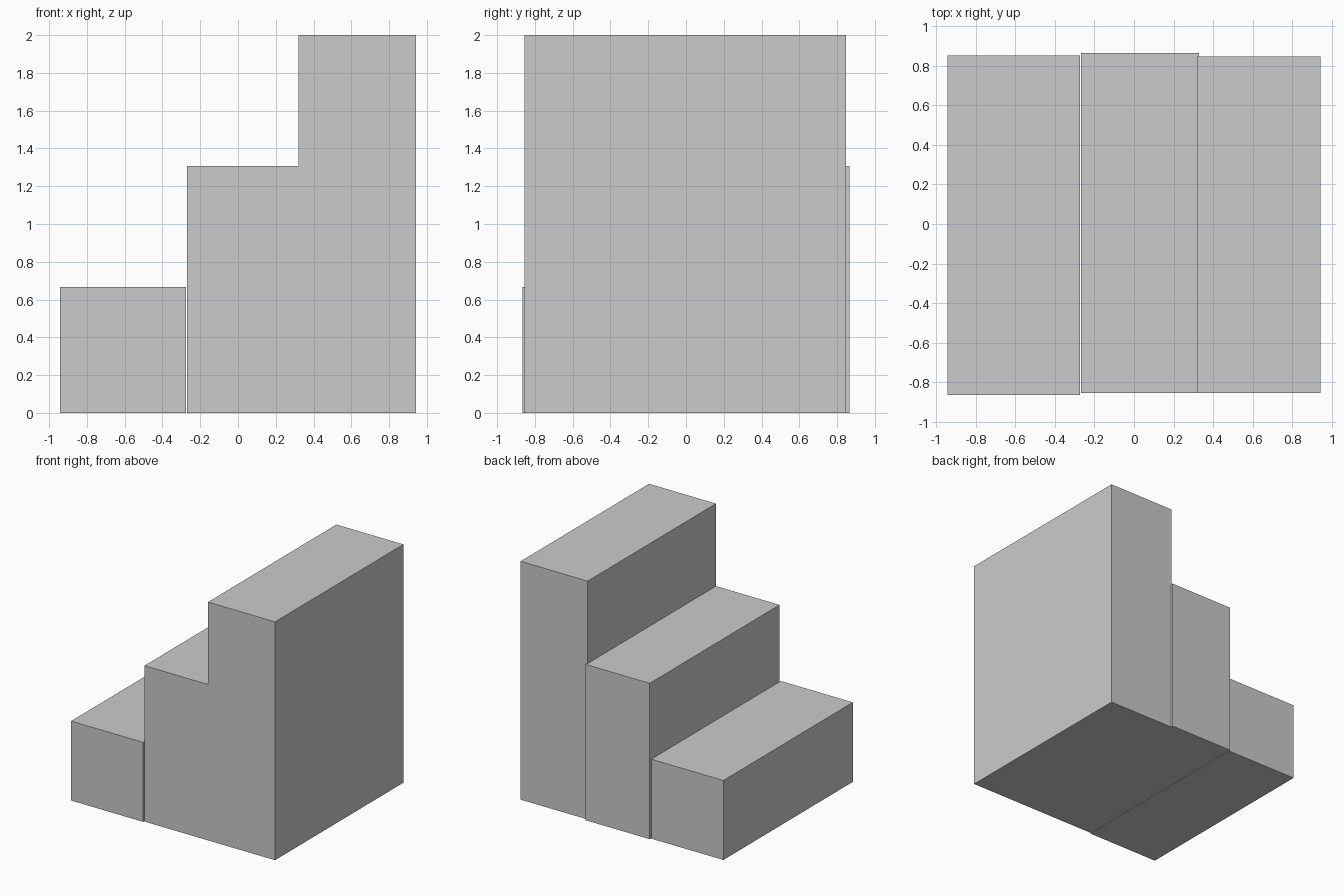
import bpy
import bmesh

if "Cube" in bpy.data.objects:
    bpy.data.objects.remove(bpy.data.objects["Cube"])


def extrude_up(bm, faces, z, keep):
    """Raise a group of faces to height z and return the new top faces."""
    res = bmesh.ops.extrude_face_region(bm, geom=faces, use_keep_orig=keep)
    for v in [g for g in res["geom"] if isinstance(g, bmesh.types.BMVert)]:
        v.co.z = z
    return [g for g in res["geom"] if isinstance(g, bmesh.types.BMFace)]


def finish(bm, name):
    bmesh.ops.recalc_face_normals(bm, faces=bm.faces[:])
    mesh = bpy.data.meshes.new(name)
    bm.to_mesh(mesh)
    bm.free()
    obj = bpy.data.objects.new(name, mesh)
    bpy.context.collection.objects.link(obj)
    return obj


# Lowest step: a separate block with a hairline gap behind it
bm = bmesh.new()
corners = [(-0.943, -0.866), (-0.274, -0.866), (-0.274, 0.851), (-0.943, 0.851)]
base = bm.faces.new([bm.verts.new((x, y, 0)) for x, y in corners])
extrude_up(bm, [base], 0.667, True)
finish(bm, "lower_step")

# Middle and top steps: one welded body, the middle one jutting out at the back
bm = bmesh.new()
plan = [(-0.269, -0.856), (0.321, -0.856), (0.321, 0.846), (0.328, 0.846),
        (0.328, 0.866), (-0.269, 0.866), (0.943, -0.856), (0.943, 0.846)]
v = [bm.verts.new((x, y, 0)) for x, y in plan]
middle = bm.faces.new([v[i] for i in (0, 1, 2, 3, 4, 5)])
tall = bm.faces.new([v[i] for i in (1, 6, 7, 3, 2)])
tops = extrude_up(bm, [middle, tall], 1.308, True)
tall_top = max(tops, key=lambda f: f.calc_center_median().x)
extrude_up(bm, [tall_top], 2.0, False)
finish(bm, "upper_steps")
